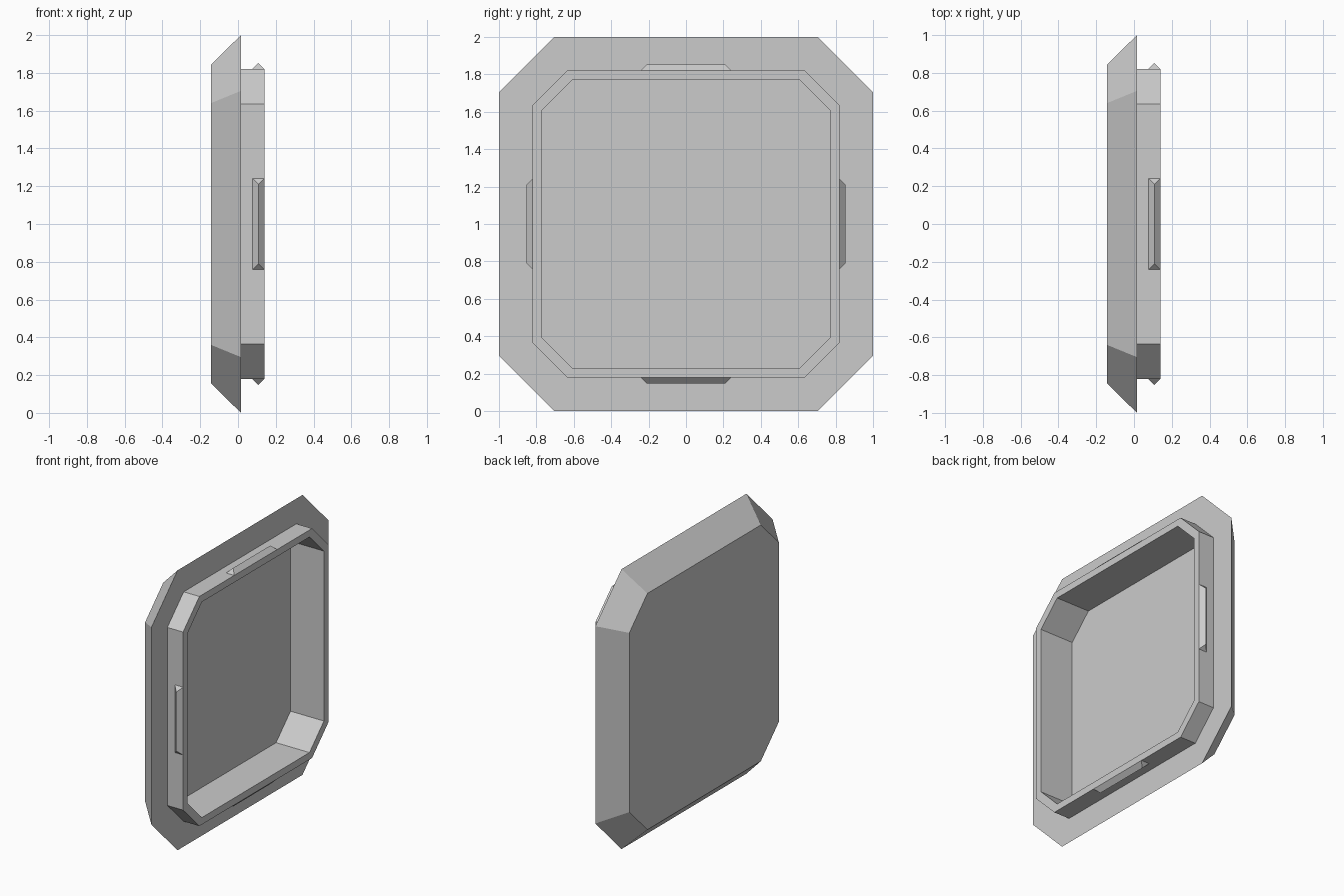
import bpy, bmesh
from math import pi
from mathutils import Matrix, Vector

cube = bpy.data.objects.get("Cube")
if cube:
    bpy.data.objects.remove(cube)

grey = bpy.data.materials.new("light grey")
grey.use_nodes = True
colour = (0.6, 0.6, 0.6, 1)
grey.diffuse_color = colour
grey.node_tree.nodes["Principled BSDF"].inputs["Base Color"].default_value = colour

CENTRE = Vector((0, 0, 1))


def finish(name, bm):
    bmesh.ops.recalc_face_normals(bm, faces=bm.faces[:])
    mesh = bpy.data.meshes.new(name)
    bm.to_mesh(mesh)
    bm.free()
    mesh.materials.append(grey)
    obj = bpy.data.objects.new(name, mesh)
    bpy.context.collection.objects.link(obj)
    return obj


def octagon(bm, x, half, corner):
    """Ring of a square with cut corners, lying across the x axis."""
    ring = []
    for k in range(4):
        turn = Matrix.Rotation(k * pi / 2, 3, 'X')
        for y, z in ((half, -corner), (half, corner)):
            ring.append(bm.verts.new(turn @ Vector((x, y, z)) + CENTRE))
    return ring


# Cover: bevelled back, flat flange, raised rim and recessed floor
profile = [(-0.143, 0.844, 0.64), (0.016, 1.0, 0.705),
           (0.016, 0.82, 0.636), (0.14, 0.82, 0.636),
           (0.14, 0.77, 0.607), (-0.124, 0.77, 0.607)]
bm = bmesh.new()
rings = [octagon(bm, *p) for p in profile]
for a, b in zip(rings, rings[1:]):
    for i in range(8):
        j = (i + 1) % 8
        bm.faces.new((a[i], a[j], b[j], b[i]))
bm.faces.new(rings[0])
bm.faces.new(rings[-1])
finish("cover", bm)

# Snap clips: a hipped ridge in the middle of each rim side
for k, side in enumerate(("left", "top", "right", "bottom")):
    turn = Matrix.Rotation(k * pi / 2, 3, 'X')
    bm = bmesh.new()

    def vert(x, y, z):
        return bm.verts.new(turn @ Vector((x, y, z)) + CENTRE)

    a, b = vert(0.076, 0.82, -0.242), vert(0.14, 0.82, -0.242)
    c, d = vert(0.14, 0.82, 0.242), vert(0.076, 0.82, 0.242)
    low, high = vert(0.108, 0.852, -0.21), vert(0.108, 0.852, 0.21)
    for face in ((a, b, c, d), (a, d, high, low), (b, low, high, c),
                 (a, low, b), (d, c, high)):
        bm.faces.new(face)
    finish(side + "_clip", bm)
